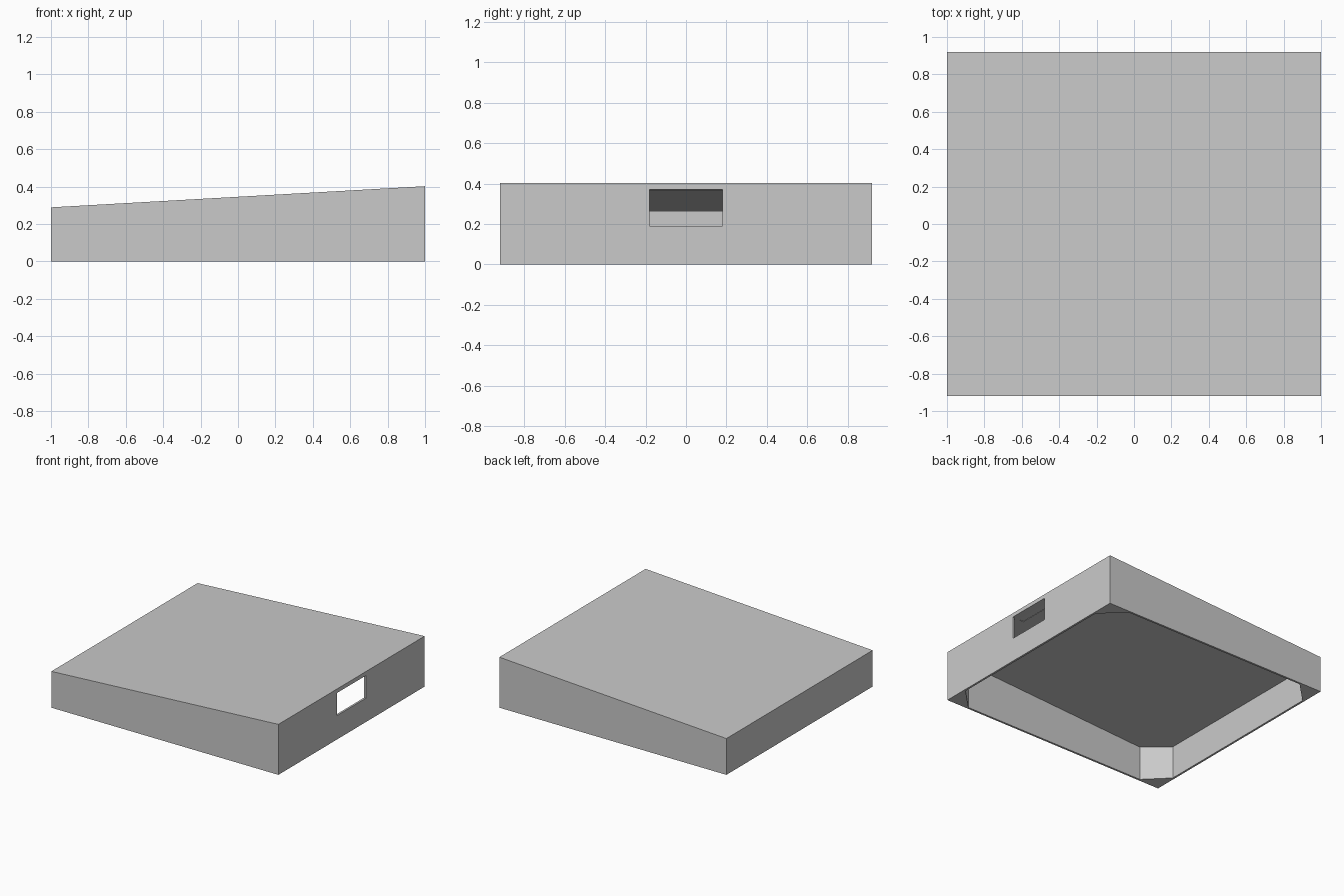
import bpy
import bmesh

default = bpy.data.objects.get("Cube")
if default:
    bpy.data.objects.remove(default, do_unlink=True)

HALF_X, HALF_Y = 1.0, 0.92
LOW, HIGH = 0.289, 0.402      # roof height at the two ends
WALL, ROOF = 0.016, 0.029     # shell thicknesses
CHAMFER = 0.17                # solid corner blocks inside

grey = bpy.data.materials.new("light_grey")
grey.use_nodes = True
colour = (0.59, 0.59, 0.59, 1)
grey.diffuse_color = colour
grey.node_tree.nodes["Principled BSDF"].inputs["Base Color"].default_value = colour


def roof_height(x):
    return LOW + (HIGH - LOW) * (x + HALF_X) / (2 * HALF_X)


def prism(name, outline, bottom, top):
    """Upright prism whose top height is a function of x."""
    bm = bmesh.new()
    lower = [bm.verts.new((x, y, bottom)) for x, y in outline]
    upper = [bm.verts.new((x, y, top(x))) for x, y in outline]
    bm.faces.new(lower[::-1])
    bm.faces.new(upper)
    n = len(outline)
    for i in range(n):
        j = (i + 1) % n
        bm.faces.new((lower[i], lower[j], upper[j], upper[i]))
    bmesh.ops.recalc_face_normals(bm, faces=bm.faces)
    mesh = bpy.data.meshes.new(name)
    bm.to_mesh(mesh)
    bm.free()
    mesh.materials.append(grey)
    obj = bpy.data.objects.new(name, mesh)
    bpy.context.collection.objects.link(obj)
    return obj


def rectangle(x0, x1, y0, y1):
    return [(x0, y0), (x1, y0), (x1, y1), (x0, y1)]


def cut(target, cutter):
    cutter.hide_render = True
    mod = target.modifiers.new(cutter.name, "BOOLEAN")
    mod.operation = "DIFFERENCE"
    mod.solver = "EXACT"
    mod.object = cutter
    bpy.context.view_layer.objects.active = target
    bpy.ops.object.modifier_apply(modifier=mod.name)
    bpy.data.objects.remove(cutter, do_unlink=True)


# Sloped outer casing
casing = prism("sloped_casing", rectangle(-HALF_X, HALF_X, -HALF_Y, HALF_Y),
               0, roof_height)

# Open-bottomed cavity with chamfered corners and a parallel ceiling
ix, iy, c = HALF_X - WALL, HALF_Y - WALL, CHAMFER
octagon = [(ix - c, -iy), (ix, -iy + c), (ix, iy - c), (ix - c, iy),
           (-ix + c, iy), (-ix, iy - c), (-ix, -iy + c), (-ix + c, -iy)]
cut(casing, prism("cavity_cutter", octagon, -0.1,
                  lambda x: roof_height(x) - ROOF))

# Rectangular port through the tall side wall
cut(casing, prism("port_cutter", rectangle(0.9, 1.1, -0.18, 0.18),
                  0.19, lambda x: 0.37))
